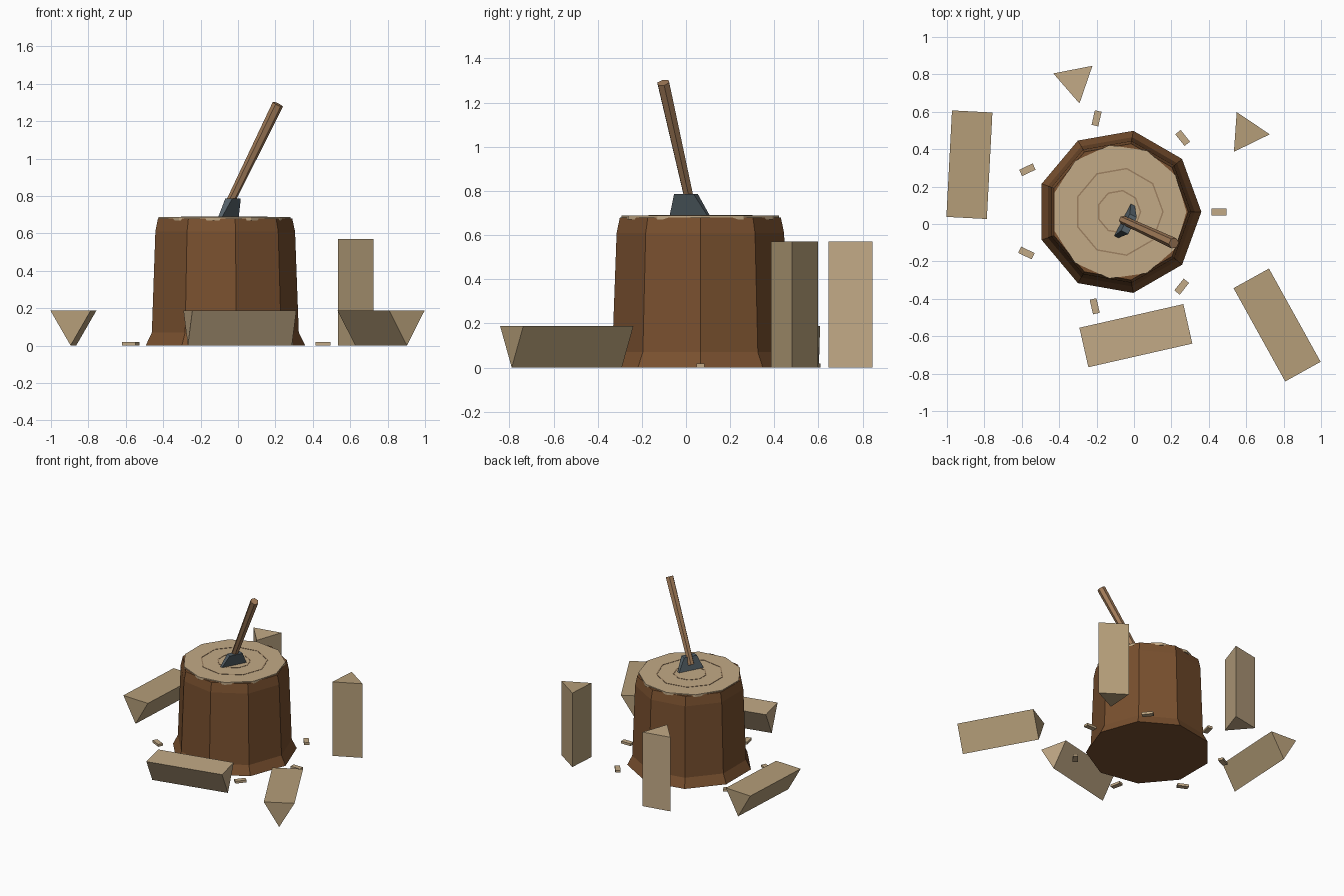
import bpy, bmesh
from math import radians, cos, sin, pi
from mathutils import Matrix, Vector

if "Cube" in bpy.data.objects:
    bpy.data.objects.remove(bpy.data.objects["Cube"])


def material(name, rgb):
    m = bpy.data.materials.new(name)
    m.diffuse_color = (*rgb, 1)
    m.use_nodes = True
    m.node_tree.nodes["Principled BSDF"].inputs["Base Color"].default_value = m.diffuse_color
    return m


BARK = material("bark", (0.19, 0.08, 0.028))
CUT = material("cut_wood", (0.54, 0.40, 0.24))
SPLIT = material("split_wood", (0.46, 0.34, 0.19))
RING = material("ring_wood", (0.34, 0.22, 0.12))
STEEL = material("steel", (0.09, 0.12, 0.14))
HANDLE = material("handle_wood", (0.36, 0.20, 0.10))


def finish(name, bm, mat, matrix=Matrix()):
    bmesh.ops.recalc_face_normals(bm, faces=bm.faces)
    mesh = bpy.data.meshes.new(name)
    bm.to_mesh(mesh)
    bm.free()
    mesh.transform(matrix)
    mesh.materials.append(mat)
    ob = bpy.data.objects.new(name, mesh)
    bpy.context.collection.objects.link(ob)
    return ob


def loft(name, rings, mat, matrix=Matrix(), closed=False):
    # skin a list of equal-sized vertex loops; cap the ends or join them
    bm = bmesh.new()
    loops = [[bm.verts.new(p) for p in ring] for ring in rings]
    pairs = list(zip(loops, loops[1:])) + ([(loops[-1], loops[0])] if closed else [])
    for a, b in pairs:
        for i in range(len(a)):
            j = (i + 1) % len(a)
            bm.faces.new((a[i], a[j], b[j], b[i]))
    if not closed:
        bm.faces.new(loops[0])
        bm.faces.new(loops[-1])
    return finish(name, bm, mat, matrix)


def lathe(name, profile, sides, mat, matrix=Matrix(), closed=False):
    rings = [[(r * cos(2 * pi * i / sides), r * sin(2 * pi * i / sides), z)
              for i in range(sides)] for r, z in profile]
    return loft(name, rings, mat, matrix, closed)


def place(x, y, z, deg=0):
    return Matrix.Translation((x, y, z)) @ Matrix.Rotation(radians(deg), 4, 'Z')


# Stump with flared base, cut top and growth rings
CENTRE = place(-0.08, 0.065, 0)
lathe("stump", [(0.44, 0), (0.405, 0.07), (0.385, 0.61), (0.37, 0.68)], 9, BARK, CENTRE)
lathe("stump_top", [(0.36, 0.67), (0.36, 0.688)], 11, CUT, CENTRE)
for i, r in enumerate((0.115, 0.235)):
    lathe(f"growth_ring_{i + 1}",
          [(r - 0.004, 0.685), (r + 0.004, 0.685), (r + 0.004, 0.690), (r - 0.004, 0.690)],
          9, RING, CENTRE, closed=True)

# Axe handle
foot, tip = Vector((-0.06, 0.022, 0.73)), Vector((0.213, -0.103, 1.29))
axis = tip - foot
lathe("axe_handle", [(0.023, 0), (0.03, axis.length)], 6, HANDLE,
      Matrix.Translation(foot) @ axis.to_track_quat('Z', 'Y').to_matrix().to_4x4())

# Axe head: thin wide blade at the bottom, thick poll at the top
along, across = Vector((0.46, 0.888, 0)), Vector((0.888, -0.46, 0))


def head_ring(centre, half_long, half_thick):
    c = Vector(centre)
    return [c + along * a * half_long + across * t * half_thick
            for a, t in ((-1, -1), (1, -1), (1, 1), (-1, 1))]


loft("axe_head", [head_ring((-0.055, 0.02, 0.67), 0.105, 0.010),
                  head_ring((-0.027, 0.0, 0.785), 0.05, 0.021)], STEEL)

# Split logs: three-sided prisms, lying point-down or standing on end
R, LENGTH = 0.125, 0.57
lying = [(-0.88, 0.317, 87, SPLIT), (0.01, -0.597, 12.8, CUT), (0.765, -0.54, -61, SPLIT)]
for i, (x, y, deg, mat) in enumerate(lying):
    turn = place(x, y, R, deg) @ Matrix.Rotation(radians(90), 4, 'Y')
    lathe(f"lying_log_{i + 1}", [(R, -LENGTH / 2), (R, LENGTH / 2)], 3, mat, turn)
standing = [(-0.315, 0.765, 41, CUT), (0.603, 0.488, -4, SPLIT)]
for i, (x, y, deg, mat) in enumerate(standing):
    lathe(f"standing_log_{i + 1}", [(0.123, 0), (0.123, LENGTH)], 3, mat, place(x, y, 0, deg))

# Wood chips scattered around the stump
chips = [(0.455, 0.065), (0.26, 0.46), (-0.20, 0.565), (-0.57, 0.29),
         (-0.575, -0.155), (-0.21, -0.44), (0.255, -0.335)]
for i, (x, y) in enumerate(chips):
    bm = bmesh.new()
    bmesh.ops.create_cube(bm, size=1)
    finish(f"wood_chip_{i + 1}", bm, CUT,
           place(x, y, 0.009, -360 / 7 * i) @ Matrix.Diagonal((0.08, 0.037, 0.018, 1)))
